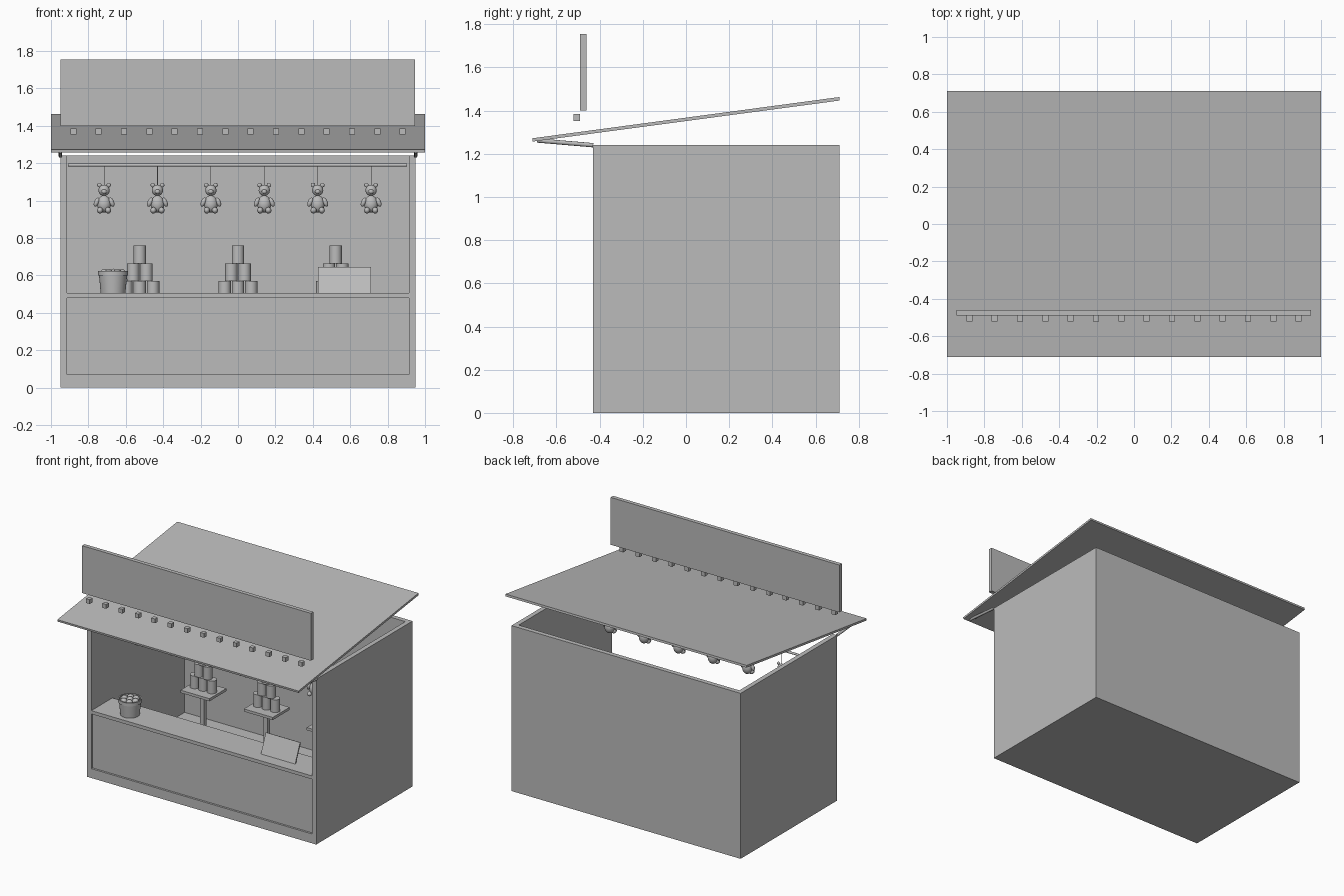
import bpy, bmesh, math
from mathutils import Vector, Matrix

if "Cube" in bpy.data.objects:
    bpy.data.objects.remove(bpy.data.objects["Cube"])

grey = bpy.data.materials.new("plain grey")
grey.diffuse_color = (0.5, 0.5, 0.5, 1)
grey.use_nodes = True
grey.node_tree.nodes["Principled BSDF"].inputs["Base Color"].default_value = grey.diffuse_color


def finish(name, bm, smooth=False):
    bmesh.ops.recalc_face_normals(bm, faces=bm.faces)
    me = bpy.data.meshes.new(name)
    bm.to_mesh(me)
    bm.free()
    me.materials.append(grey)
    ob = bpy.data.objects.new(name, me)
    bpy.context.collection.objects.link(ob)
    if smooth:
        bpy.ops.object.select_all(action='DESELECT')
        ob.select_set(True)
        bpy.context.view_layer.objects.active = ob
        bpy.ops.object.shade_smooth_by_angle(angle=math.radians(40))
    return ob


def box(name, x0, x1, y0, y1, z0, z1):
    bm = bmesh.new()
    m = Matrix.Translation(((x0 + x1) / 2, (y0 + y1) / 2, (z0 + z1) / 2))
    bmesh.ops.create_cube(bm, size=1, matrix=m @ Matrix.Diagonal((x1 - x0, y1 - y0, z1 - z0, 1)))
    return finish(name, bm)


def slab(name, profile, x0, x1):
    """Extrude a (y, z) profile along x."""
    bm = bmesh.new()
    f = bm.faces.new([bm.verts.new((x0, y, z)) for y, z in profile])
    ext = bmesh.ops.extrude_face_region(bm, geom=[f])
    bmesh.ops.translate(bm, vec=(x1 - x0, 0, 0),
                        verts=[v for v in ext["geom"] if isinstance(v, bmesh.types.BMVert)])
    return finish(name, bm)


def add_rod(bm, a, b, r, sides):
    a, b = Vector(a), Vector(b)
    rot = (b - a).to_track_quat('Z', 'Y').to_matrix().to_4x4()
    bmesh.ops.create_cone(bm, cap_ends=True, segments=sides, radius1=r, radius2=r,
                          depth=(b - a).length, matrix=Matrix.Translation((a + b) / 2) @ rot)


def rod(name, a, b, r, sides=12):
    bm = bmesh.new()
    add_rod(bm, a, b, r, sides)
    return finish(name, bm, True)


def add_ball(bm, c, r, tilt=0):
    m = Matrix.Translation(c) @ Matrix.Rotation(tilt, 4, 'Y') @ Matrix.Diagonal((*r, 1))
    bmesh.ops.create_uvsphere(bm, u_segments=16, v_segments=10, radius=1, matrix=m)


# booth shell: solid block hollowed out, open at the front and the top
shell = box("booth_shell", -.95, .95, -.43, .71, 0, 1.24)
cutter = box("booth_cutter", -.915, .915, -.6, .675, .07, 1.5)
cutter.hide_render = True
cutter.hide_set(True)
mod = shell.modifiers.new("hollow", 'BOOLEAN')
mod.operation = 'DIFFERENCE'
mod.solver = 'EXACT'
mod.object = cutter

# counter and recessed front panel
box("counter_top", -.915, .915, -.43, -.18, .48, .505)
box("front_panel", -.915, .915, -.415, -.395, .07, .48)

# sloping roof and its two short struts
slab("roof", [(-.710, 1.257), (.712, 1.447), (.710, 1.463), (-.712, 1.272)], -1, 1)
for s, side in ((-1, "left"), (1, "right")):
    rod(side + "_roof_strut", (s * .95, -.69, 1.262), (s * .95, -.43, 1.24), .01, 10)

# sign board with a row of cube lamps under it
box("sign_board", -.95, .947, -.49, -.46, 1.40, 1.755)
for i in range(14):
    x = -.88 + i * .1354
    box(f"lamp_{i + 1}", x - .016, x + .016, -.522, -.49, 1.353, 1.385)

# three pedestal tables, each with a pyramid of cans
for i, x in enumerate((-.525, 0, .522)):
    y = .34
    box(f"table_post_{i + 1}", x - .016, x + .016, y - .016, y + .016, .07, .455)
    box(f"table_top_{i + 1}", x - .12, x + .12, y - .1, y + .1, .455, .475)
    for row in range(3):
        for k in range(3 - row):
            cx = x + (k - (2 - row) / 2) * .071
            z = .475 + row * .095
            rod(f"can_{i + 1}_{row}_{k}", (cx, y, z), (cx, y, z + .095), .033, 24)

# prize rail
rod("prize_rail", (-.908, -.11, 1.19), (.903, -.11, 1.19), .008)

# hanging toy bears
for i in range(6):
    x, y = -.716 + i * .2855, -.11
    rod(f"string_{i + 1}", (x, y, 1.08), (x, y, 1.19), .002, 6)
    bm = bmesh.new()
    add_ball(bm, (x, y, .982), (.037, .032, .046))             # body
    add_ball(bm, (x, y, 1.055), (.030, .028, .030))            # head
    add_ball(bm, (x, y - .027, 1.048), (.014, .012, .012))     # muzzle
    for s in (-1, 1):
        add_ball(bm, (x + s * .025, y, 1.083), (.012, .008, .012))                # ear
        add_ball(bm, (x + s * .040, y - .008, .992), (.013, .014, .026), -s * .4)  # arm
        add_ball(bm, (x + s * .022, y - .024, .948), (.016, .022, .017))          # foot
    finish(f"toy_bear_{i + 1}", bm, True)

# tapered bucket, turned from a profile, open at the top
bx, by = -.668, -.325
profile = [(0, .505), (.066, .505), (.075, .60), (.081, .60), (.081, .625),
           (.073, .625), (.066, .55), (0, .55)]
bm = bmesh.new()
vs = [bm.verts.new((bx + r, by, z)) for r, z in profile]
edges = [bm.edges.new(p) for p in zip(vs, vs[1:])]
bmesh.ops.spin(bm, geom=vs + edges, cent=(bx, by, 0), axis=(0, 0, 1),
               angle=2 * math.pi, steps=32, use_merge=True)
bmesh.ops.remove_doubles(bm, verts=bm.verts, dist=1e-5)
finish("bucket", bm, True)

# balls in the bucket
bm = bmesh.new()
for n, r, z in ((1, 0, .612), (6, .046, .610)):
    for k in range(n):
        a = k * math.tau / n
        add_ball(bm, (bx + r * math.cos(a), by + r * math.sin(a), z), (.024, .024, .024))
finish("bucket_balls", bm, True)

# leaning price card on the counter
slab("price_card", [(-.34, .505), (-.33, .505), (-.272, .641), (-.282, .645)], .428, .712)
